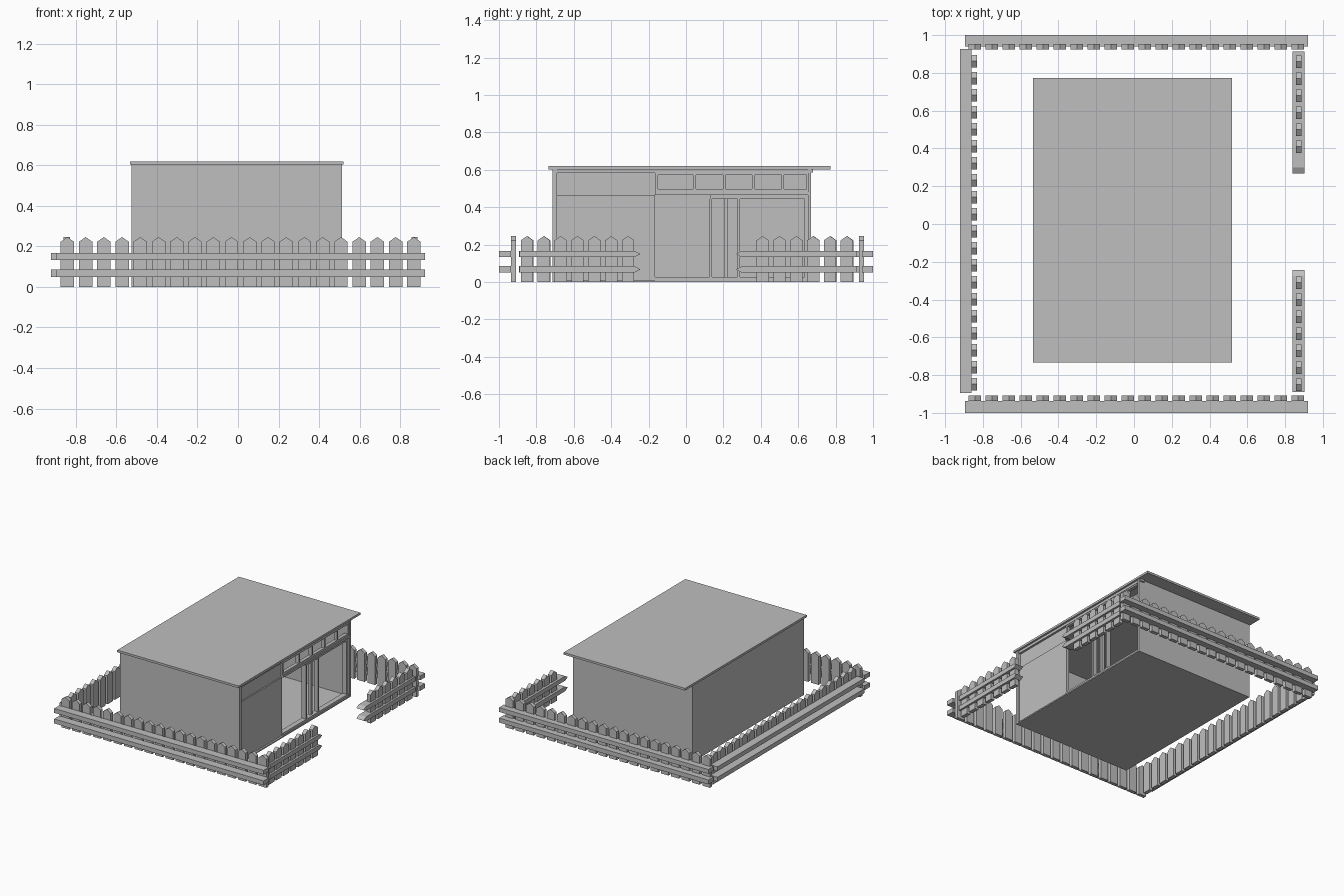
import bpy
import bmesh

cube = bpy.data.objects.get("Cube")
if cube:
    bpy.data.objects.remove(cube, do_unlink=True)

grey = bpy.data.materials.new("plain_grey")
grey.use_nodes = True
tone = (0.52, 0.52, 0.52, 1)
grey.diffuse_color = tone
grey.node_tree.nodes["Principled BSDF"].inputs["Base Color"].default_value = tone


def prism(bm, axis, profile, d0, d1):
    """Extrude a profile of (along, z) points; axis is the along direction."""
    def place(t, z, d):
        return (t, d, z) if axis == "x" else (d, t, z)
    ends = [[bm.verts.new(place(t, z, d)) for t, z in profile] for d in (d0, d1)]
    bm.faces.new(ends[0])
    bm.faces.new(ends[1])
    n = len(profile)
    for i in range(n):
        j = (i + 1) % n
        bm.faces.new((ends[0][i], ends[0][j], ends[1][j], ends[1][i]))


def rect(a, b, z0, z1):
    return [(a, z0), (b, z0), (b, z1), (a, z1)]


def finish(name, bm):
    bmesh.ops.recalc_face_normals(bm, faces=bm.faces)
    mesh = bpy.data.meshes.new(name)
    bm.to_mesh(mesh)
    bm.free()
    mesh.materials.append(grey)
    obj = bpy.data.objects.new(name, mesh)
    bpy.context.collection.objects.link(obj)


def box(name, x, y, z):
    bm = bmesh.new()
    prism(bm, "x", rect(*x, *z), *y)
    finish(name, bm)


RAIL_HEIGHTS = ((0.05, 0.085), (0.133, 0.167))
PITCH = 0.09


def fence(name, axis, span, rail_depth, first, count, picket_depth, point=0):
    """Rails plus gabled pickets; point marks a sharpened end (-1 or 1)."""
    a, b = span
    bm = bmesh.new()
    for z0, z1 in RAIL_HEIGHTS:
        mid = (z0 + z1) / 2
        shape = rect(a, b, z0, z1)
        if point > 0:
            shape = [(a, z0), (b - 0.032, z0), (b, mid), (b - 0.032, z1), (a, z1)]
        elif point < 0:
            shape = [(a + 0.032, z0), (b, z0), (b, z1), (a + 0.032, z1), (a, mid)]
        prism(bm, axis, shape, *rail_depth)
    finish(name + "_rails", bm)

    bm = bmesh.new()
    for i in range(count):
        t = first + i * PITCH
        shape = [(t - 0.033, 0), (t + 0.033, 0), (t + 0.033, 0.223),
                 (t, 0.246), (t - 0.033, 0.223)]
        prism(bm, axis, shape, *picket_depth)
    finish(name + "_pickets", bm)


# Fence on four sides, with a gateway on the open side
fence("front_fence", "x", (-0.895, 0.922), (-1.0, -0.936), -0.842, 20, (-0.936, -0.908))
fence("back_fence", "x", (-0.895, 0.922), (0.94, 1.0), -0.842, 20, (0.925, 0.953))
fence("side_fence", "y", (-0.894, 0.926), (-0.922, -0.86), -0.848, 20, (-0.86, -0.83))
fence("gate_fence_front", "y", (-0.89, -0.244), (0.839, 0.902), -0.85, 7, (0.857, 0.887), 1)
fence("gate_fence_back", "y", (0.267, 0.912), (0.839, 0.902), 0.41, 6, (0.857, 0.887), -1)

# Hollow house shell
box("floor", (-0.526, 0.512), (-0.713, 0.668), (0, 0.01))
box("roof", (-0.534, 0.52), (-0.734, 0.773), (0.603, 0.62))
box("front_wall", (-0.526, 0.512), (-0.713, -0.69), (0.01, 0.603))
box("back_wall", (-0.526, 0.512), (0.652, 0.668), (0.01, 0.603))
box("closed_wall", (-0.526, -0.505), (-0.69, 0.652), (0.01, 0.603))

# Open facade: solid panels, head beam and transom
box("lower_panel", (0.475, 0.498), (-0.69, -0.166), (0.01, 0.465))
box("upper_panel", (0.47, 0.488), (-0.69, -0.166), (0.465, 0.583))
box("head_beam", (0.47, 0.505), (-0.69, 0.652), (0.583, 0.603))
box("beam_end", (0.47, 0.505), (0.668, 0.68), (0.585, 0.603))

# Clerestory window frame with five openings
FRAME = (0.475, 0.502)
box("window_bottom_rail", FRAME, (-0.166, 0.652), (0.465, 0.497))
box("window_top_rail", FRAME, (-0.166, 0.652), (0.572, 0.583))
box("window_ledge", (0.502, 0.51), (-0.166, 0.652), (0.465, 0.481))
for y0, y1 in ((-0.166, -0.15), (0.037, 0.053), (0.198, 0.21),
               (0.354, 0.368), (0.51, 0.524), (0.645, 0.652)):
    box("window_upright", FRAME, (y0, y1), (0.497, 0.572))

# Sliding door frame and posts
box("door_sill", (0.465, 0.505), (-0.166, 0.652), (0.01, 0.027))
box("door_head", (0.465, 0.5), (0.128, 0.652), (0.445, 0.465))
for y0, y1, x0, x1 in ((0.126, 0.14, 0.465, 0.5), (0.203, 0.225, 0.465, 0.49),
                       (0.276, 0.289, 0.465, 0.5), (0.633, 0.652, 0.465, 0.5)):
    box("door_post", (x0, x1), (y0, y1), (0.027, 0.445))
